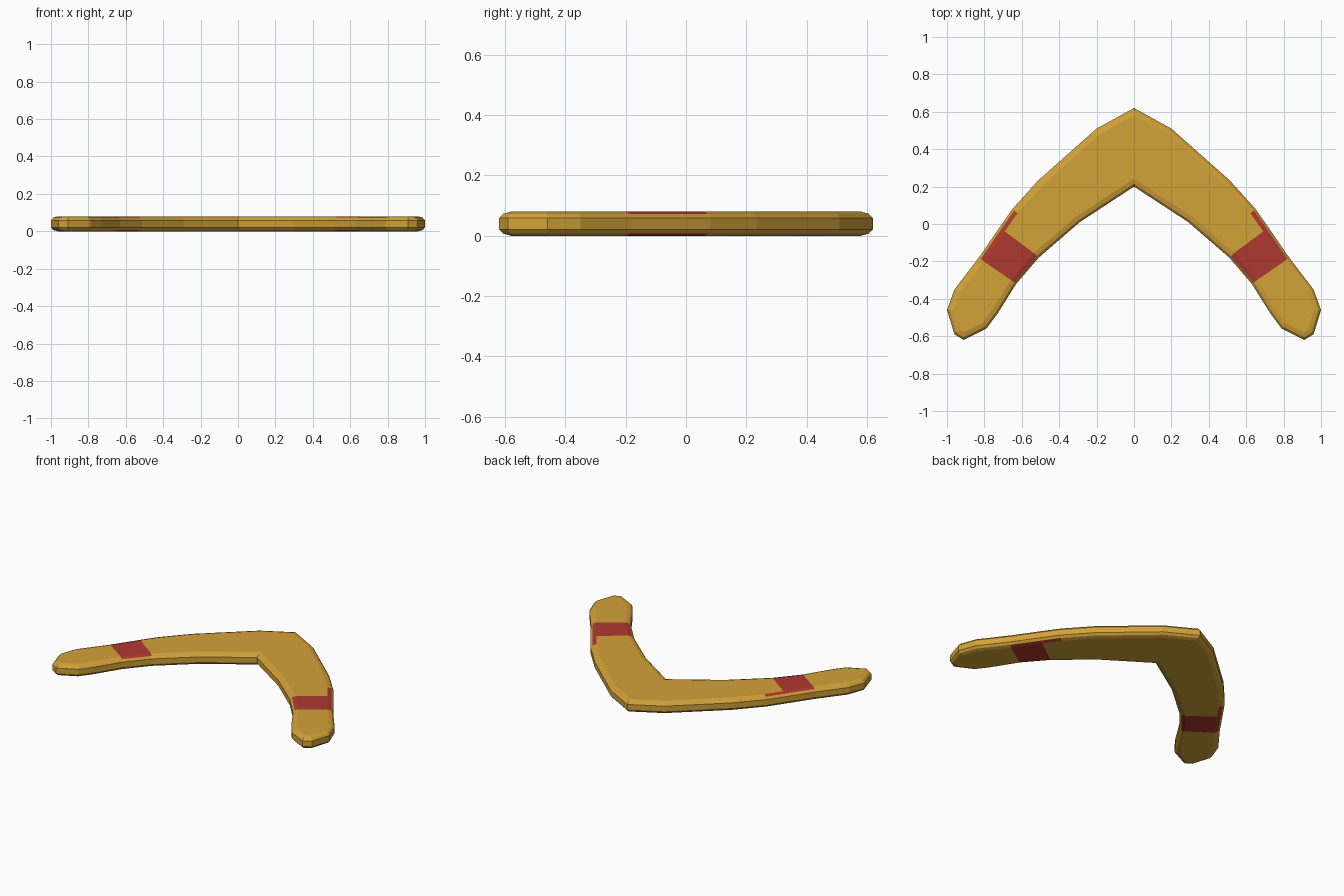
import bpy, bmesh
from mathutils import Vector

if "Cube" in bpy.data.objects:
    bpy.data.objects.remove(bpy.data.objects["Cube"])

# Right half of the outline: apex -> outer edge -> tip -> inner edge -> elbow
outer = [(0, .62), (.2, .51), (.51, .235), (.65, .08), (.72, -.02), (.83, -.18),
         (.96, -.35), (1, -.46), (.96, -.59), (.91, -.62)]
inner = [(.79, -.56), (.73, -.48), (.63, -.32), (.51, -.18), (.40, -.085), (.29, .01), (0, .2)]
half = outer + inner
outline = half + [(-x, y) for x, y in half[-2:0:-1]]
n = len(outline)
mirror = lambda i: (n - i) % n

# Rounded edge section: (inset, height)
section = [(.035, 0), (.012, .007), (0, .021), (0, .059), (.012, .073), (.035, .08)]


def inset(pts, d):
    """Mitred inward offset of a clockwise polygon."""
    res = []
    for i, p in enumerate(pts):
        p, a, b = Vector(p), Vector(pts[i - 1]), Vector(pts[(i + 1) % len(pts)])
        e, f = (p - a).normalized(), (b - p).normalized()
        n1, n2 = Vector((e.y, -e.x)), Vector((f.y, -f.x))
        res.append(p + (n1 + n2) * d / (1 + n1.dot(n2)))
    return res


def material(name, col):
    m = bpy.data.materials.new(name)
    m.diffuse_color = (*col, 1)
    m.use_nodes = True
    m.node_tree.nodes["Principled BSDF"].inputs["Base Color"].default_value = m.diffuse_color
    return m


bm = bmesh.new()
rings = [[bm.verts.new((p.x, p.y, z)) for p in inset(outline, d)] for d, z in section]

# Edge faces; the red stripes continue onto the shallow bevel rows
red_right = {3, 4, 12}
red = red_right | {mirror(i + 1) for i in red_right}
for k in range(len(rings) - 1):
    a, b = rings[k], rings[k + 1]
    for i in range(n):
        j = (i + 1) % n
        f = bm.faces.new((a[i], a[j], b[j], b[i]))
        f.material_index = int(i in red and k in (0, len(rings) - 2))

# Flat top and bottom: centre, painted bands and tips
centre = list(range(0, 5)) + list(range(13, n - 12)) + list(range(n - 4, n))
band, tip = [4, 5, 12, 13], list(range(5, 13))
patches = [(centre, 0)]
for p, m in ((band, 1), (tip, 0)):
    patches += [(p, m), ([mirror(i) for i in p], m)]
for ring in (rings[0], rings[-1]):
    for p, m in patches:
        bm.faces.new([ring[i] for i in p]).material_index = m
bmesh.ops.triangulate(bm, faces=[f for f in bm.faces if len(f.verts) > 4])
bmesh.ops.recalc_face_normals(bm, faces=bm.faces)

mesh = bpy.data.meshes.new("boomerang")
bm.to_mesh(mesh)
bm.free()
mesh.materials.append(material("golden_wood", (.65, .36, .04)))
mesh.materials.append(material("red_paint", (.42, .04, .03)))
bpy.context.collection.objects.link(bpy.data.objects.new("boomerang", mesh))
